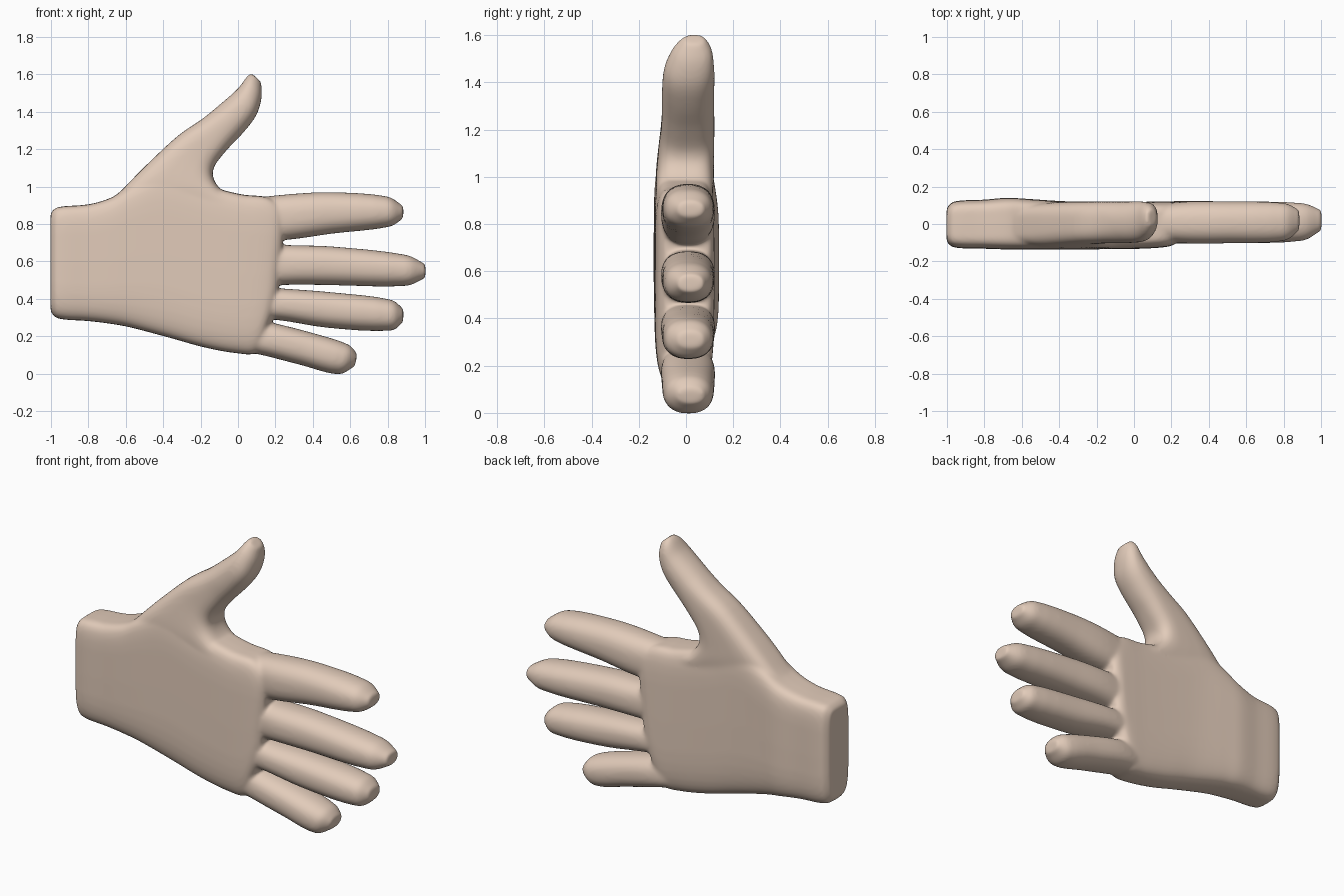
import bpy, bmesh, math
from mathutils import Vector

if "Cube" in bpy.data.objects:
    bpy.data.objects.remove(bpy.data.objects["Cube"])

SIDES = 40
STEPS = 4


def spow(v, p):
    return math.copysign(abs(v) ** p, v)


def curved(sections):
    """Pass a smooth curve through the sections, parametrised by their spacing."""
    t = [0.0]
    for a, b in zip(sections, sections[1:]):
        t.append(t[-1] + math.dist(a, b))
    n = len(sections)

    def slope(i, k):
        lo, hi = max(i - 1, 0), min(i + 1, n - 1)
        return (sections[hi][k] - sections[lo][k]) / (t[hi] - t[lo])

    out = [sections[0]]
    for i in range(n - 1):
        h = t[i + 1] - t[i]
        for s in range(1, STEPS + 1):
            u = s / STEPS
            out.append(tuple(
                a * (2 * u**3 - 3 * u**2 + 1) + b * (3 * u**2 - 2 * u**3)
                + h * slope(i, k) * (u**3 - 2 * u**2 + u) + h * slope(i + 1, k) * (u**3 - u**2)
                for k, (a, b) in enumerate(zip(sections[i], sections[i + 1]))))
    return out


def loft(bm, sections, power0, power1, upper=1.0):
    """Skin rounded sections; each is (upper x, z, lower x, z, y min, y max)."""
    rings = []
    secs = curved(sections)
    for n, (ax, az, bx, bz, y0, y1) in enumerate(secs):
        base = power0 + (power1 - power0) * min(1, 1.6 * n / len(secs))
        mid = Vector(((ax + bx) / 2, (y0 + y1) / 2, (az + bz) / 2))
        half = Vector(((ax - bx) / 2, 0, (az - bz) / 2))
        ring = []
        for i in range(SIDES):
            a = math.tau * i / SIDES
            power = base * (upper if math.sin(a) > 0 else 1)
            p = mid + half * spow(math.sin(a), 2 / power)
            p.y += (y1 - y0) / 2 * spow(math.cos(a), 2 / power)
            ring.append(bm.verts.new(p))
        rings.append(ring)
    faces = [bm.faces.new(rings[0]), bm.faces.new(rings[-1])]
    for r, s in zip(rings, rings[1:]):
        for i in range(SIDES):
            j = (i + 1) % SIDES
            faces.append(bm.faces.new((r[i], r[j], s[j], s[i])))
    bmesh.ops.recalc_face_normals(bm, faces=faces)


bm = bmesh.new()

# wrist and palm
loft(bm, [
    (-1.002, .86, -1.002, .33, -.095, .085),
    (-.965, .89, -.965, .295, -.125, .12),
    (-.80, .905, -.80, .281, -.132, .13),
    (-.68, .94, -.68, .266, -.136, .14),
    (-.58, 1.0, -.58, .248, -.137, .135),
    (-.40, 1.08, -.36, .190, -.136, .122),
    (-.18, 1.01, -.18, .140, -.135, .118),
    (.02, .958, .00, .108, -.133, .118),
    (.15, .945, .10, .114, -.127, .120),
    (.22, .90, .16, .24, -.115, .118),
    (.25, .84, .20, .33, -.09, .10)], 4, 4, 1.5)

# thumb
loft(bm, [
    (-.74, .89, .00, .70, -.11, .10),
    (-.64, .965, .08, .88, -.125, .112),
    (-.56, 1.045, -.05, .95, -.128, .118),
    (-.48, 1.125, -.12, 1.02, -.122, .119),
    (-.32, 1.273, -.13, 1.10, -.108, .12),
    (-.19, 1.363, -.06, 1.195, -.102, .12),
    (-.09, 1.445, .03, 1.29, -.102, .12),
    (.00, 1.525, .10, 1.385, -.092, .12),
    (.045, 1.585, .127, 1.48, -.055, .11),
    (.07, 1.608, .124, 1.56, -.01, .08)], 5, 2.3)

# fingers: five sections each, upper edge then lower edge, sharing one depth profile
depths = [(-.08, .09), (-.104, .12), (-.103, .121), (-.090, .112), (-.035, .075)]
fingers = {
    "index": [(.0, .93, .0, .70), (.28, .96, .28, .717), (.50, .97, .50, .748),
              (.80, .947, .81, .785), (.885, .895, .883, .83)],
    "middle": [(.0, .70, .0, .46), (.28, .687, .28, .475), (.50, .68, .50, .473),
               (.90, .635, .90, .469), (1.002, .585, 1.002, .512)],
    "ring": [(.0, .47, .0, .29), (.24, .455, .20, .288), (.50, .435, .48, .245),
             (.82, .395, .82, .230), (.885, .345, .883, .275)],
    "little": [(.03, .30, -.03, .13), (.20, .268, .13, .099), (.40, .217, .34, .045),
               (.59, .156, .54, -.004), (.638, .105, .625, .04)],
}
for secs in fingers.values():
    loft(bm, [s + d for s, d in zip(secs, depths)], 2.6, 2.3)

mesh = bpy.data.meshes.new("hand")
bm.to_mesh(mesh)
bm.free()
hand = bpy.data.objects.new("hand", mesh)
bpy.context.collection.objects.link(hand)

# fuse the parts into one skin and soften the joins
remesh = hand.modifiers.new("fuse", 'REMESH')
remesh.mode = 'VOXEL'
remesh.voxel_size = 0.008
remesh.use_smooth_shade = True
smooth = hand.modifiers.new("soften", 'SMOOTH')
smooth.factor = 0.5
smooth.iterations = 24

skin = bpy.data.materials.new("skin")
skin.diffuse_color = (.76, .60, .49, 1)
skin.use_nodes = True
skin.node_tree.nodes["Principled BSDF"].inputs["Base Color"].default_value = skin.diffuse_color
mesh.materials.append(skin)
